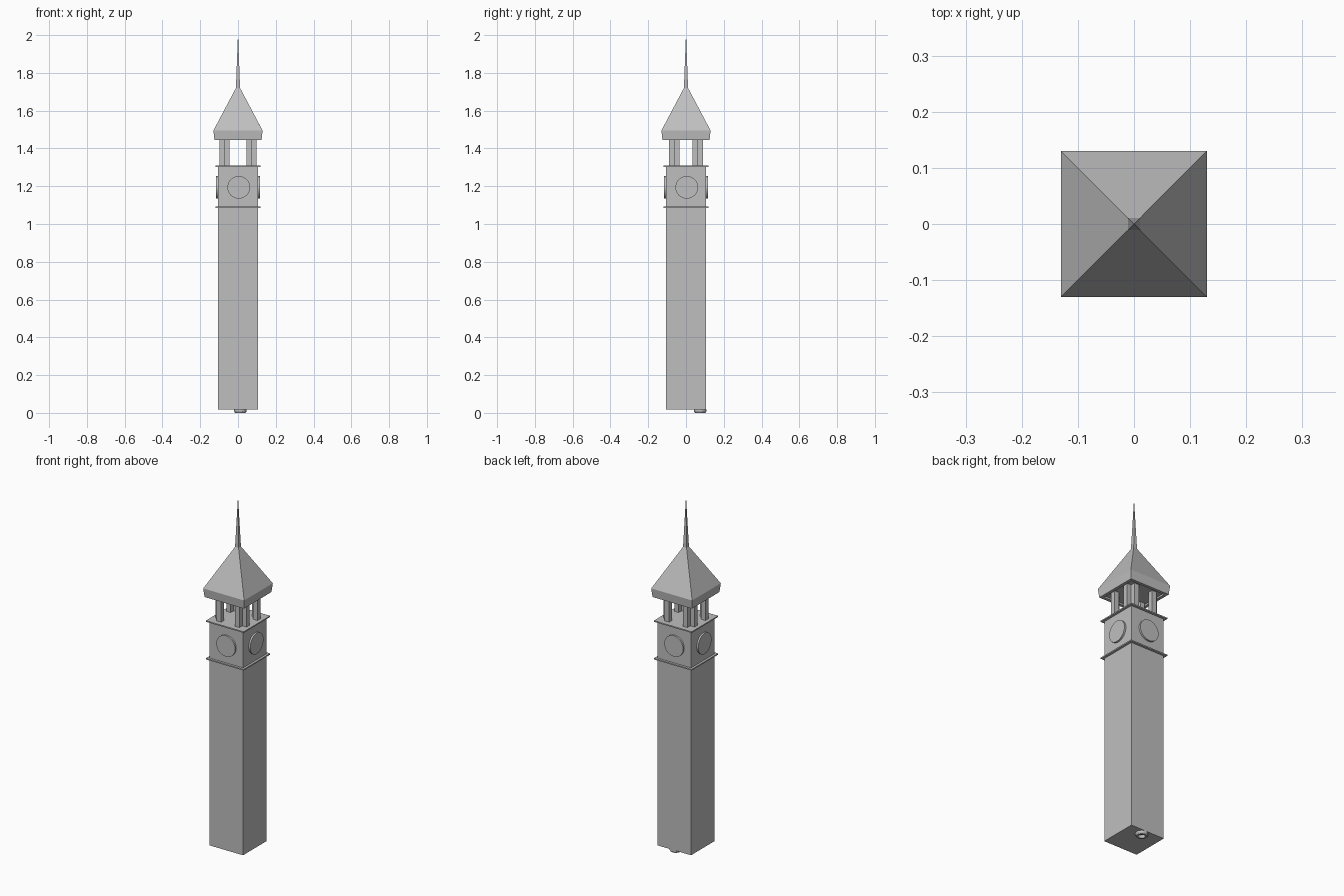
import bpy
import bmesh
from math import pi
from mathutils import Matrix

if "Cube" in bpy.data.objects:
    bpy.data.objects.remove(bpy.data.objects["Cube"])

stone = bpy.data.materials.new("grey stone")
stone.use_nodes = True
grey = (0.52, 0.52, 0.52, 1)
stone.diffuse_color = grey
stone.node_tree.nodes["Principled BSDF"].inputs["Base Color"].default_value = grey


def finish(name, bm):
    bmesh.ops.recalc_face_normals(bm, faces=bm.faces)
    mesh = bpy.data.meshes.new(name)
    bm.to_mesh(mesh)
    bm.free()
    mesh.materials.append(stone)
    obj = bpy.data.objects.new(name, mesh)
    bpy.context.collection.objects.link(obj)
    return obj


def lathe(name, profile, sides=4, centre=(0, 0), square=True, closed=False):
    """Stack rings of (half width or radius, height); four sides give a square."""
    bm = bmesh.new()
    rings = []
    for r, z in profile:
        ring = []
        for i in range(sides):
            turn = Matrix.Rotation(2 * pi * i / sides + (pi / 4 if square else 0), 3, 'Z')
            p = turn.col[0] * (r * 2 ** 0.5 if square else r)
            ring.append(bm.verts.new((p.x + centre[0], p.y + centre[1], z)))
        rings.append(ring)
    pairs = list(zip(rings, rings[1:]))
    if closed:
        pairs.append((rings[-1], rings[0]))
    for low, high in pairs:
        for i in range(sides):
            j = (i + 1) % sides
            bm.faces.new((low[i], low[j], high[j], high[i]))
    if not closed:
        bm.faces.new(rings[0])
        bm.faces.new(rings[-1])
    return finish(name, bm)


# Shaft, clock stage and the two thin cornices
lathe("shaft", [(0.107, 0.017), (0.107, 1.088)])
lathe("clock_stage", [(0.107, 1.088), (0.107, 1.305)])
for name, z in (("lower_cornice", 1.086), ("upper_cornice", 1.302)):
    lathe(name, [(0.12, z), (0.12, z + 0.007)])

# Round clock faces on all four sides
for i, side in enumerate(("front", "left", "back", "right")):
    bm = bmesh.new()
    place = (Matrix.Rotation(i * pi / 2, 4, 'Z')
             @ Matrix.Translation((0.004, -0.111, 1.194))
             @ Matrix.Rotation(pi / 2, 4, 'X'))
    bmesh.ops.create_cone(bm, cap_ends=True, segments=32, radius1=0.06,
                          radius2=0.06, depth=0.012, matrix=place)
    finish("clock_face_" + side, bm)

# Paired belfry posts at each corner
for sx in (-1, 1):
    for sy in (-1, 1):
        corner = ("back" if sy > 0 else "front") + ("_left" if sx > 0 else "_right")
        for k, (x, y) in enumerate(((0.058, 0.076), (0.085, 0.049))):
            lathe(f"belfry_post_{corner}_{k + 1}", [(0.014, 1.305), (0.014, 1.46)],
                  centre=(sx * x, sy * y))

# Roof with sloping eaves and stepped soffit, then the needle spire
lathe("roof", [(0.108, 1.455), (0.108, 1.445), (0.125, 1.445),
               (0.13, 1.495), (0.011, 1.72)])
lathe("spire", [(0.011, 1.72), (0.0004, 2.0)])

# Small ring under the base
lathe("base_ring", [(0.028, 0), (0.033, 0.008), (0.033, 0.018), (0.018, 0.018),
                    (0.018, 0)], sides=20, centre=(0.012, 0.075),
      square=False, closed=True)
